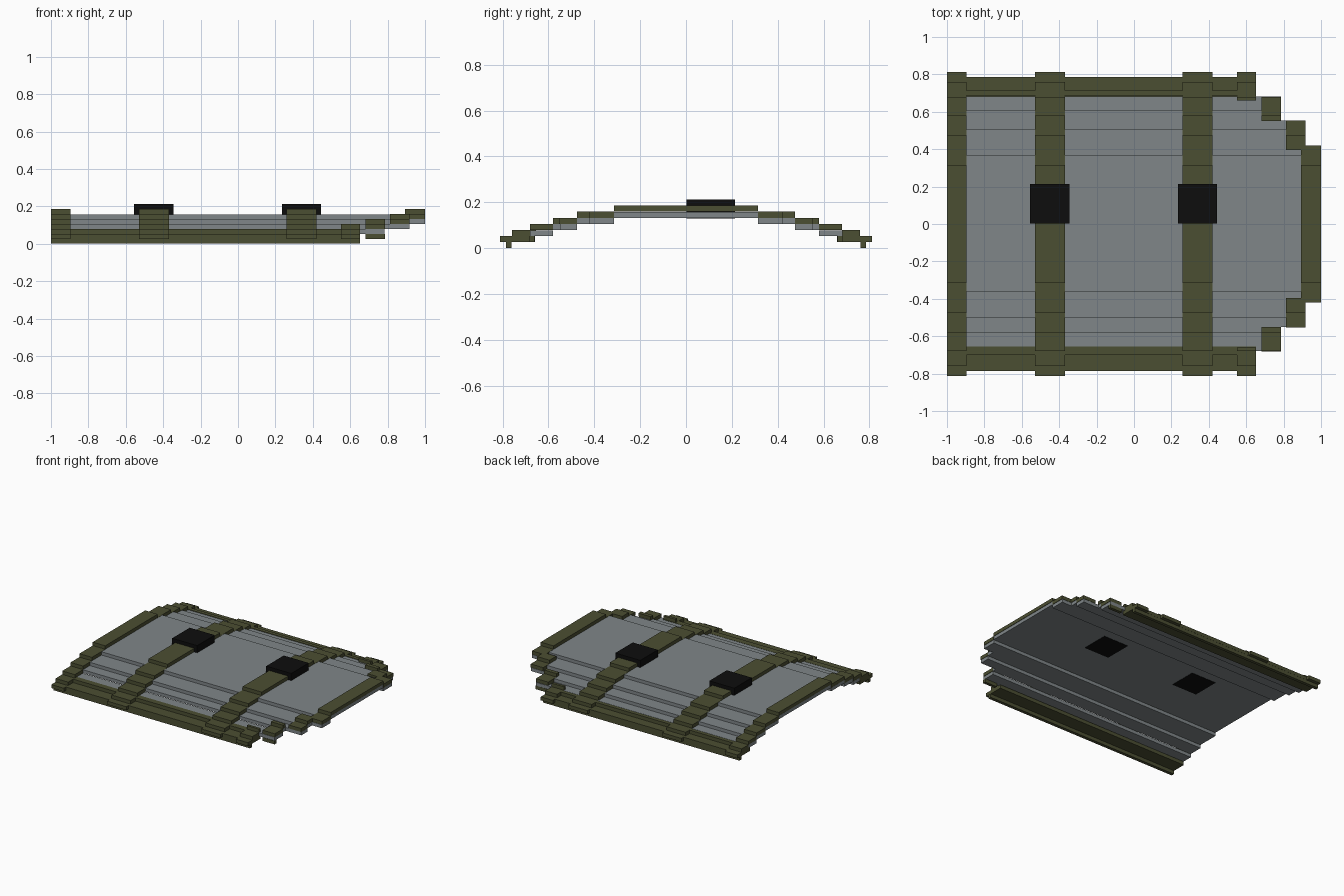
import bpy, bmesh
from mathutils import Matrix, Vector

if "Cube" in bpy.data.objects:
    bpy.data.objects.remove(bpy.data.objects["Cube"])

STEP = 0.0265  # height of one stair level


def material(name, rgb):
    m = bpy.data.materials.new(name)
    m.diffuse_color = (*rgb, 1)
    m.use_nodes = True
    m.node_tree.nodes["Principled BSDF"].inputs["Base Color"].default_value = m.diffuse_color
    return m


OLIVE = material("olive_trim", (0.071, 0.077, 0.032))
GRAY = material("gray_panel", (0.215, 0.24, 0.25))
BLACK = material("black_pad", (0.004, 0.004, 0.004))


def build(name, boxes, mat):
    """One object from boxes (x0, x1, y0, y1, z0, z1)."""
    bm = bmesh.new()
    for x0, x1, y0, y1, z0, z1 in boxes:
        centre = Vector(((x0 + x1) / 2, (y0 + y1) / 2, (z0 + z1) / 2))
        size = Matrix.Diagonal((x1 - x0, y1 - y0, z1 - z0, 1))
        bmesh.ops.create_cube(bm, size=1, matrix=Matrix.Translation(centre) @ size)
    mesh = bpy.data.meshes.new(name)
    bm.to_mesh(mesh)
    bm.free()
    mesh.materials.append(mat)
    obj = bpy.data.objects.new(name, mesh)
    bpy.context.collection.objects.link(obj)
    return obj


def flip(box):
    x0, x1, y0, y1, z0, z1 = box
    return (x0, x1, -y1, -y0, z0, z1)


# Stair profile of the trim: inner y, outer y, level
STAIRS = [(0.0, 0.315, 6), (0.315, 0.475, 5), (0.475, 0.58, 4),
          (0.58, 0.68, 3), (0.68, 0.76, 2), (0.66, 0.812, 1)]


def trim(x0, x1, ymin, ymax):
    """Trim boxes that follow the stairs between two distances from the middle."""
    boxes = []
    for a, b, level in STAIRS:
        a, b = max(a, ymin), min(b, ymax)
        if b - a < 0.004:
            continue
        z = level * STEP
        if a == 0:
            boxes.append((x0, x1, -b, b, z, z + STEP))
        else:
            box = (x0, x1, a, b, z, z + STEP)
            boxes += [box, flip(box)]
    return boxes


# Cross ribs
for name, x0, x1 in [("end_rib", -1, -0.895), ("left_rib", -0.53, -0.37),
                     ("right_rib", 0.26, 0.42)]:
    build(name, trim(x0, x1, 0, 0.82), OLIVE)

# Stepped rim of the rounded end
build("nose_bar", trim(0.893, 1.0, 0, 0.42), OLIVE)
build("nose_corner_inner", trim(0.813, 0.918, 0.395, 0.553), OLIVE)
build("nose_corner_middle", trim(0.682, 0.785, 0.55, 0.683), OLIVE)
build("nose_corner_outer", trim(0.55, 0.652, 0.66, 0.82), OLIVE)

# Side rails with a raised inner strip and a lip below
for name, sign, inner, strip in [("front_rail", -1, 0.655, 0.70),
                                 ("back_rail", 1, 0.687, 0.715)]:
    boxes = [(-0.999, 0.651, 0.658, 0.787, STEP, 2 * STEP),
             (-0.999, 0.651, inner, strip, 2 * STEP, 3 * STEP),
             (-0.999, 0.651, 0.762, 0.786, 0, STEP)]
    build(name, [flip(b) if sign < 0 else b for b in boxes], OLIVE)

# Gray stepped panel: level, inner y, front outer y, back outer y, x end
PANELS = [(4, 0.315, 0.42, 0.42, 1.0), (4, 0.42, 0.50, 0.505, 0.918),
          (3, 0.475, 0.55, 0.553, 0.918), (3, 0.55, 0.58, 0.607, 0.785),
          (2, 0.58, 0.68, 0.682, 0.785)]
GAP = 0.0015
panel = [(-1 + GAP, 1 - GAP, -0.36, 0.37, 5 * STEP, 6 * STEP - GAP)]
for level, inner, front, back, x1 in PANELS:
    z0, z1 = level * STEP, (level + 1) * STEP - GAP
    panel.append((-1 + GAP, x1 - GAP, inner, back, z0, z1))
    panel.append((-1 + GAP, x1 - GAP, -front, -inner, z0, z1))
build("stepped_panel", panel, GRAY)

# Black pads that pass through the panel
for name, x in [("left_pad", -0.45), ("right_pad", 0.34)]:
    build(name, [(x - 0.105, x + 0.105, 0.003, 0.213, 5 * STEP - 0.002, 8 * STEP)], BLACK)
